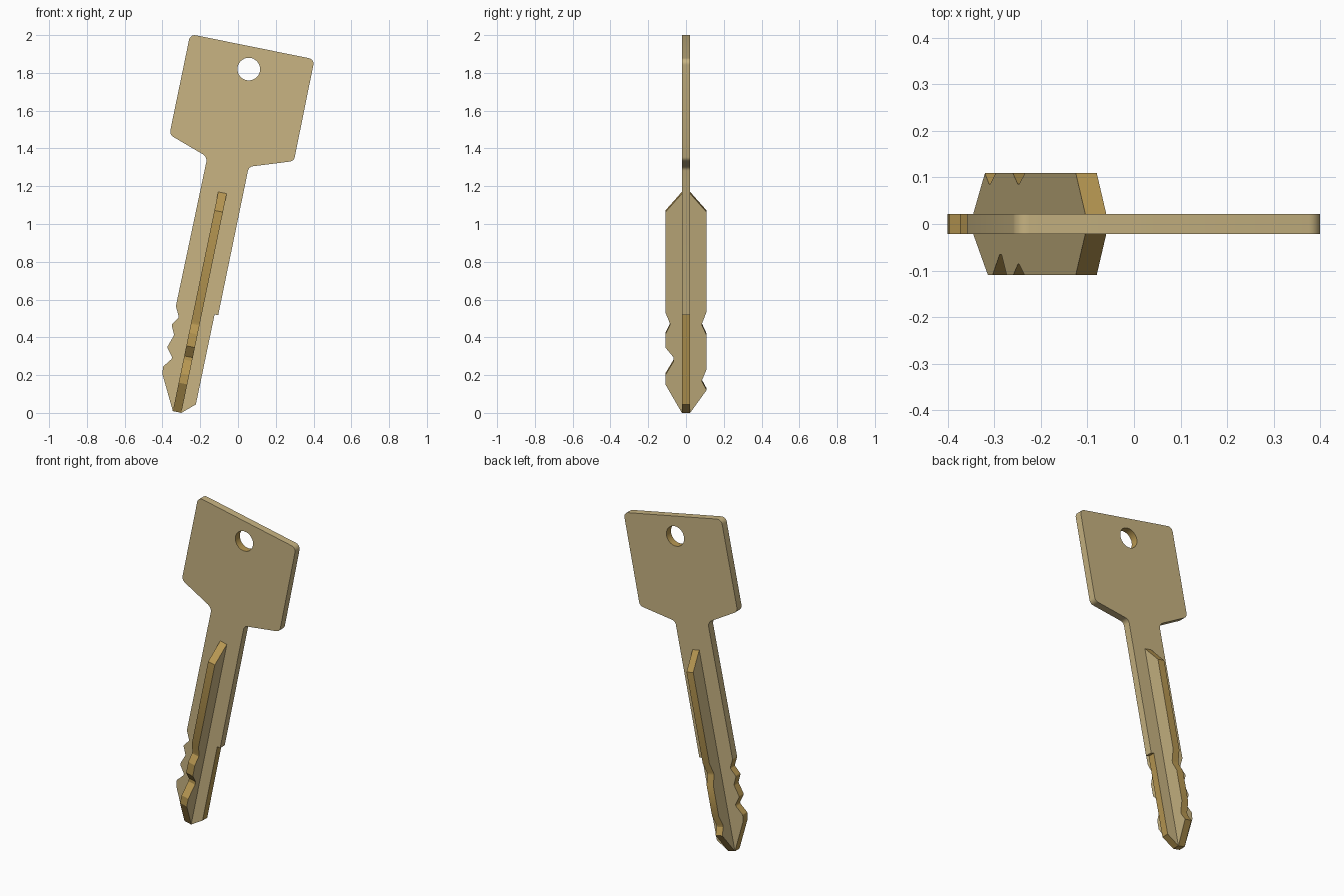
import bpy, bmesh, math
from mathutils import Vector

if "Cube" in bpy.data.objects:
    bpy.data.objects.remove(bpy.data.objects["Cube"])

T = 0.022                                   # half thickness of the plate
TILT = math.radians(11.7)
ALONG = Vector((math.sin(TILT), 0, math.cos(TILT)))    # blade axis, upwards
ACROSS = Vector((math.cos(TILT), 0, -math.sin(TILT)))  # blade width
TIP = Vector((-0.345, 0, 0.0095))
HOLE, HOLE_R = Vector((0.057, 0, 1.82)), 0.06


def material(name, rgb):
    m = bpy.data.materials.new(name)
    m.diffuse_color = (*rgb, 1)
    m.use_nodes = True
    m.node_tree.nodes["Principled BSDF"].inputs["Base Color"].default_value = m.diffuse_color
    return m


TAN = material("tan brass", (0.578, 0.456, 0.223))
GOLD = material("cut gold", (0.479, 0.314, 0.085))


def rounded(corners, steps=6):
    """Replace each corner (x, z, radius) by a circular arc."""
    out = []
    for i, (x, z, r) in enumerate(corners):
        p = Vector((x, z))
        if not r:
            out.append(p)
            continue
        a = (Vector(corners[i - 1][:2]) - p).normalized()
        b = (Vector(corners[(i + 1) % len(corners)][:2]) - p).normalized()
        half = a.angle(b) / 2
        c = p + (a + b).normalized() * r / math.sin(half)
        s = p + a * r / math.tan(half) - c
        e = p + b * r / math.tan(half) - c
        a0 = math.atan2(s.y, s.x)
        d = (math.atan2(e.y, e.x) - a0 + math.pi) % (2 * math.pi) - math.pi
        for k in range(steps + 1):
            t = a0 + d * k / steps
            out.append(c + r * Vector((math.cos(t), math.sin(t))))
    return out


def solid(name, loops, push, is_gold):
    """Fill the loops, extrude them by push and colour faces by a rule."""
    bm = bmesh.new()
    for loop in loops:
        vs = [bm.verts.new(p) for p in loop]
        for i, v in enumerate(vs):
            bm.edges.new((vs[i - 1], v))
    normal = push.normalized()
    bmesh.ops.triangle_fill(bm, use_beauty=True, edges=bm.edges[:], normal=normal)
    ext = bmesh.ops.extrude_face_region(bm, geom=bm.faces[:], use_keep_orig=True)
    bmesh.ops.translate(bm, vec=push,
                        verts=[g for g in ext["geom"] if isinstance(g, bmesh.types.BMVert)])
    bmesh.ops.recalc_face_normals(bm, faces=bm.faces[:])
    for f in bm.faces:
        edge = abs(f.normal.dot(normal)) < 0.5
        f.material_index = int(edge and is_gold(f.calc_center_median()))
    me = bpy.data.meshes.new(name)
    bm.to_mesh(me)
    bm.free()
    me.materials.append(TAN)
    me.materials.append(GOLD)
    ob = bpy.data.objects.new(name, me)
    bpy.context.collection.objects.link(ob)
    bpy.ops.object.select_all(action='DESELECT')
    ob.select_set(True)
    bpy.context.view_layer.objects.active = ob
    bpy.ops.object.shade_smooth_by_angle(angle=math.radians(25))
    return ob


# Flat plate: head, shaft and side teeth in one outline, with the ring hole
outline = rounded([
    (-0.253, 2.005, 0.03), (-0.363, 1.473, 0.035), (-0.162, 1.355, 0.04),
    (-0.329, 0.565, 0), (-0.313, 0.507, 0.008), (-0.352, 0.467, 0.012),
    (-0.338, 0.412, 0.015), (-0.375, 0.348, 0.012), (-0.346, 0.290, 0.015),
    (-0.397, 0.245, 0.01), (-0.400, 0.205, 0), (-0.345, 0.0095, 0),
    (-0.300, 0.0, 0), (-0.223, 0.045, 0), (-0.124, 0.521, 0),
    (-0.105, 0.517, 0), (0.057, 1.303, 0.03), (0.296, 1.333, 0.03),
    (0.405, 1.872, 0.03)])
hole = [HOLE + HOLE_R * Vector((math.cos(k * math.pi / 16), 0, math.sin(k * math.pi / 16)))
        for k in range(32)]
plate_loops = [[Vector((p.x, -T, p.y)) for p in outline],
               [p - Vector((0, T, 0)) for p in hole]]
solid("key_plate", plate_loops, Vector((0, 2 * T, 0)),
      lambda c: c.z < 0.57 or (Vector((c.x, 0, c.z)) - HOLE).length < 0.07)


# Ribs standing on both faces; profile points are (distance from centre, height)
def rib(name, side, profile):
    loop = [TIP + ALONG * ((z - 0.0095) / ALONG.z) + Vector((0, side * y, 0))
            for y, z in profile]
    solid(name, [loop], ACROSS * 0.046, lambda c: abs(c.y) > T + 0.001)


rib("front_rib", -1, [(T, 0.0095), (0.109, 0.16), (0.109, 0.21), (0.065, 0.283),
                      (0.065, 0.302), (0.109, 0.355), (0.109, 0.425), (0.086, 0.472),
                      (0.086, 0.485), (0.109, 0.54), (0.109, 1.072), (T, 1.17)])
rib("back_rib", 1, [(T, 0.0095), (0.109, 0.13), (0.086, 0.172),
                    (0.086, 0.185), (0.109, 0.24), (0.109, 0.42), (0.086, 0.47),
                    (0.086, 0.485), (0.109, 0.545), (0.109, 1.072), (T, 1.17)])
